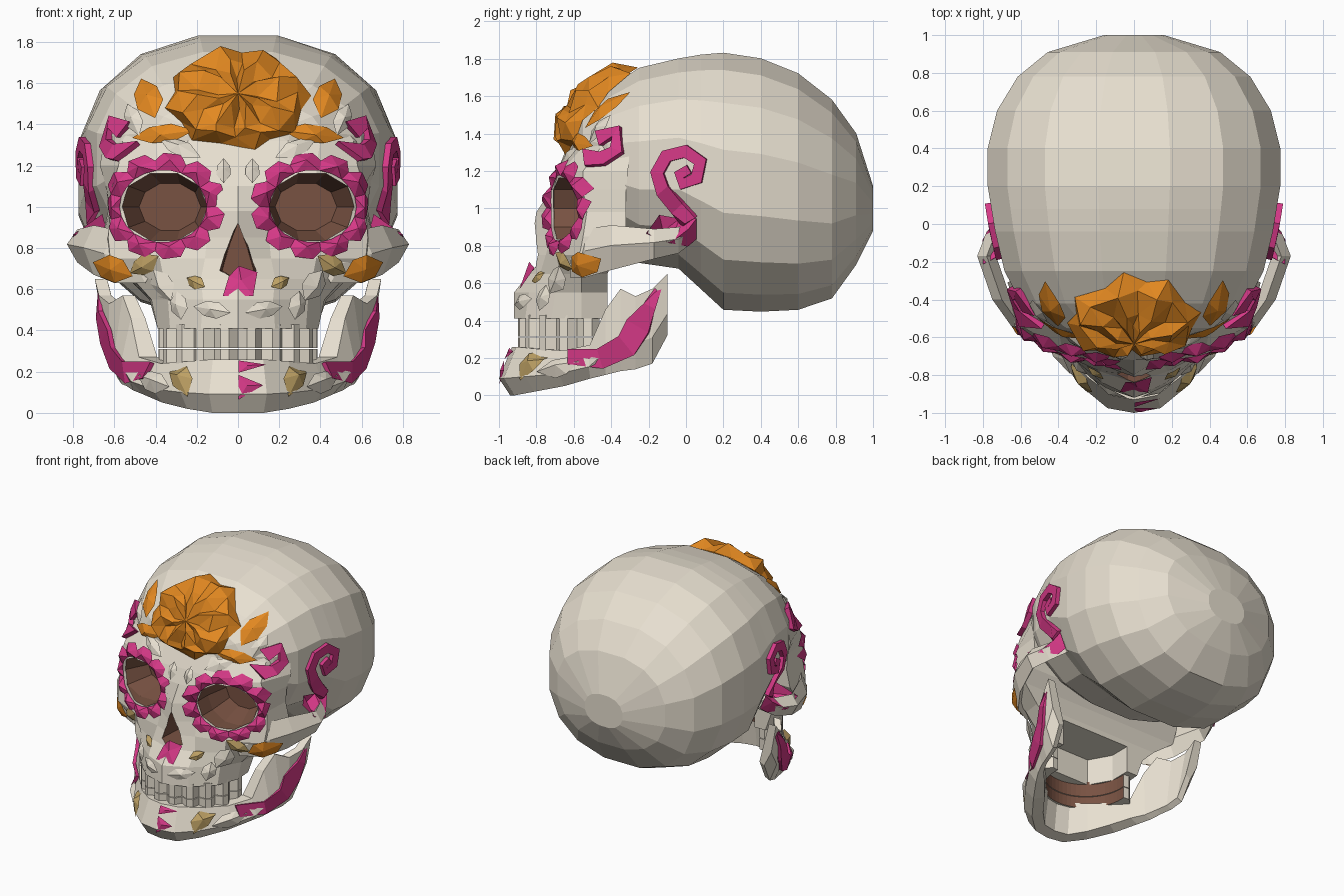
import bpy, bmesh, math, random
from mathutils import Vector
from mathutils.bvhtree import BVHTree

if "Cube" in bpy.data.objects:
    bpy.data.objects.remove(bpy.data.objects["Cube"])

random.seed(4)


def material(name, rgb):
    m = bpy.data.materials.new(name)
    m.diffuse_color = (*rgb, 1)
    m.use_nodes = True
    m.node_tree.nodes["Principled BSDF"].inputs["Base Color"].default_value = m.diffuse_color
    return m


BONE = material("bone", (0.80, 0.74, 0.63))
DARK = material("dark_brown", (0.19, 0.085, 0.055))
PINK = material("pink", (0.66, 0.04, 0.24))
ORANGE = material("orange", (0.77, 0.25, 0.015))
TAN = material("tan", (0.52, 0.36, 0.13))


def finish(name, bm, mats, recalc=True):
    if recalc:
        bmesh.ops.recalc_face_normals(bm, faces=bm.faces)
    me = bpy.data.meshes.new(name)
    bm.to_mesh(me)
    bm.free()
    for m in mats:
        me.materials.append(m)
    ob = bpy.data.objects.new(name, me)
    bpy.context.collection.objects.link(ob)
    return ob


def loft(name, rings, mats, index=0, mirror=False):
    """Skin closed rings of equal count and cap both ends."""
    bm = bmesh.new()
    for s in ((1, -1) if mirror else (1,)):
        vs = [[bm.verts.new((p[0] * s, p[1], p[2])) for p in r] for r in rings]
        n = len(vs[0])
        for a, b in zip(vs, vs[1:]):
            for i in range(n):
                j = (i + 1) % n
                bm.faces.new((a[i], a[j], b[j], b[i]))
        bm.faces.new(vs[0])
        bm.faces.new(vs[-1])
    for f in bm.faces:
        f.material_index = index
    return finish(name, bm, mats)


# Cranium: rings along y as (y, z low, z high, half width)
def oval(y, lo, hi, hw, n=16):
    pts = []
    for i in range(n):
        a = 2 * math.pi * (i + 0.5) / n
        c, s = math.cos(a), math.sin(a)
        pts.append((1.01 * hw * math.copysign(abs(c) ** 0.87, c), y,
                    (lo + hi) / 2 + (hi - lo) / 1.96 * math.copysign(abs(s) ** 0.87, s)))
    return pts


sections = [(-.60, 1.22, 1.42, .25), (-.55, 1.10, 1.52, .42), (-.42, .86, 1.64, .60),
            (-.25, .71, 1.75, .69), (-.04, .68, 1.80, .74), (.08, .57, 1.82, .76), (.20, .46, 1.83, .78),
            (.40, .45, 1.80, .78), (.60, .46, 1.72, .73), (.78, .52, 1.58, .62),
            (.91, .70, 1.40, .46), (1.0, .88, 1.12, .16)]
skull = loft("skull", [oval(*s) for s in sections], [BONE, DARK])

# Face: horizontal half profiles (z, then x, y from the middle to the side)
rows = [(1.42, 0, -.58, .20, -.57, .36, -.52, .50, -.45, .58, -.35),
        (1.32, 0, -.62, .20, -.61, .40, -.56, .56, -.46, .65, -.30),
        (1.20, 0, -.67, .18, -.68, .38, -.66, .58, -.55, .67, -.31),
        (1.10, 0, -.72, .16, -.71, .38, -.69, .61, -.55, .64, -.32),
        (0.98, 0, -.80, .13, -.71, .38, -.66, .62, -.53, .63, -.32),
        (0.85, 0, -.82, .15, -.72, .38, -.67, .63, -.55, .66, -.32),
        (0.75, 0, -.82, .16, -.75, .38, -.69, .62, -.57, .67, -.38),
        (0.65, 0, -.84, .18, -.78, .36, -.68, .51, -.56, .53, -.42),
        (0.55, 0, -.92, .17, -.84, .34, -.70, .42, -.56, .43, -.42),
        (0.41, 0, -.92, .18, -.86, .33, -.72, .39, -.56, .38, -.42)]
rings = []
for z, *p in rows:
    half = list(zip(p[::2], p[1::2]))
    rings.append([(-x, y, z) for x, y in half[:0:-1]] + [(x, y, z) for x, y in half])
face = loft("face", rings, [BONE, DARK])

# Cheek arches
arch = [(.50, -.62, .63, .80), (.65, -.54, .63, .89), (.75, -.40, .67, .91),
        (.83, -.17, .73, .89), (.78, -.04, .76, .90), (.69, .04, .82, .93)]
cheeks = loft("cheek_arches", [[(x, y, .45 * a + .55 * b), (x - .05, y, b), (x - .1, y, (a + b) / 2),
                                (x - .05, y, a)] for x, y, a, b in arch], [BONE, DARK], mirror=True)

# Lower jaw: stations (x, y, z low, z high, thickness, top lean) swept round the arch
stations = [(0, -1.0, 0, .26, .10, .07), (.14, -.975, 0, .26, .10, .07), (.28, -.86, .02, .25, .10, .06),
            (.42, -.68, .05, .24, .10, .05), (.52, -.52, .09, .27, .09, .04), (.57, -.43, .11, .46, .07, .05),
            (.60, -.35, .13, .57, .06, .04), (.625, -.27, .14, .53, .06, .0),
            (.645, -.18, .17, .57, .06, -.03), (.655, -.10, .32, .65, .06, -.04)]


def jaw_ring(x, y, lo, hi, t, lean, s):
    d = Vector((-x, max(0.0, -.45 - y))).normalized()
    spots = [(.06, lo), (0, lo + .35 * (hi - lo)), (lean, hi), (lean + t, hi), (.04 + t, lo + .02)]
    return [(s * (x + d.x * k), y + d.y * k, z) for k, z in spots]


jaw = loft("lower_jaw", [jaw_ring(*s, -1) for s in stations[:0:-1]]
           + [jaw_ring(*s, 1) for s in stations], [BONE])


# Teeth: ridged arches with a dark inner side
def teeth(name, lo, hi, steps=30):
    band = []
    for i in range(steps + 1):
        a = math.radians(-96 + 192 * i / steps)
        out = .345 if i % 3 == 0 else .385
        band.append([(r * math.sin(a), -.5 - (r + .015) * math.cos(a), z) for r, z in
                     ((out, lo), (out, hi), (.30, hi), (.30, lo))])
    ob = loft(name, band, [BONE, DARK])
    for p in ob.data.polygons:
        if p.normal.dot(Vector((p.center.x, p.center.y + .5, 0))) < -.05 and abs(p.normal.z) < .5:
            p.material_index = 1


teeth("upper_teeth", .315, .43)
teeth("lower_teeth", .225, .31)

# Surface lookup taken before the holes are cut, for laying ornaments on the bone
verts, polys = [], []
for ob in (skull, face, cheeks, jaw):
    k = len(verts)
    verts += [v.co.copy() for v in ob.data.vertices]
    polys += [[k + i for i in p.vertices] for p in ob.data.polygons]
tree = BVHTree.FromPolygons(verts, polys)


def surface(u, v, s, side):
    """Point and normal under (x, z) from the front, or under (y, z) from a side."""
    o, d = (Vector((3 * s, u, v)), Vector((-s, 0, 0))) if side else (Vector((u * s, -3, v)), Vector((0, 1, 0)))
    p, n, *_ = tree.ray_cast(o, d)
    if p is None or (side and p.x * s < .1) or (not side and p.y > -.1):
        p, n, *_ = tree.find_nearest((.68 * s, u, v) if side else (u * s, -.6, v))
    return p, (n if n.dot(d) < 0 else -n)


def facet(bm, vs, n):
    f = bm.faces.new(vs)
    f.normal_update()
    if f.normal.dot(n) < 0:
        f.normal_flip()


def petal(bm, outline, lift, s=1, side=False):
    """Faceted petal: outline on the bone, raised centre."""
    rim = []
    for u, v in outline:
        p, n = surface(u, v, s, side)
        rim.append(bm.verts.new(p + n * .012))
    k = len(outline)
    p, n = surface(sum(q[0] for q in outline) / k, sum(q[1] for q in outline) / k, s, side)
    top = bm.verts.new(p + n * lift)
    for i in range(k):
        facet(bm, (rim[i], rim[(i + 1) % k], top), n)


def ribbon(bm, path, h, s):
    """Raised band along a side-view path of (y, z, half width)."""
    prev = None
    for i, (y, z, w) in enumerate(path):
        a, b = Vector(path[max(i - 1, 0)][:2]), Vector(path[min(i + 1, len(path) - 1)][:2])
        t = (b - a).normalized() * w
        (p, n), (q, m) = (surface(y - k * t.y, z + k * t.x, s, True) for k in (1, -1))
        cur = [bm.verts.new(x) for x in (p, p + n * h, q + m * h, q)]
        if prev:
            for j, out in enumerate((p - q, n + m, q - p)):
                facet(bm, (prev[j], prev[j + 1], cur[j + 1], cur[j]), out)
        if i in (0, len(path) - 1):
            bm.faces.new(cur)
        prev = cur


# Eye petals, touching each other round the sockets
bm = bmesh.new()
for s in (1, -1):
    for i in range(11):
        a, d = 2 * math.pi * i / 11, math.pi / 11
        spots = [(-d, .97), (0, .97), (d, .97), (d, 1.22), (.5 * d, 1.42), (-.5 * d, 1.42), (-d, 1.22)]
        petal(bm, [(min(.36 + .215 * r * math.cos(a + e), .62), 1.0 + .18 * r * math.sin(a + e))
                   for e, r in spots], .045, s)
finish("eye_petals", bm, [PINK], False)

# Scrolls on temples, brow corners and jaw
scrolls = {"temple_scrolls": ([(.02, 1.21, .025), (-.03, 1.18, .03), (-.02, 1.13, .03), (.06, 1.16, .035),
                               (.08, 1.25, .035), (0, 1.305, .035), (-.10, 1.28, .035), (-.15, 1.19, .035),
                               (-.12, 1.10, .035), (-.04, 1.01, .04), (.02, .93, .05)], .03),
           "brow_scrolls": ([(-.53, 1.26, .04), (-.44, 1.26, .035), (-.36, 1.31, .035), (-.36, 1.40, .035),
                             (-.45, 1.37, .035)], .035),
           "jaw_scrolls": ([(-.12, .60, .025), (-.19, .48, .03), (-.25, .37, .065), (-.31, .27, .06),
                            (-.45, .20, .045), (-.62, .20, .04)], .025)}
for name, (path, h) in scrolls.items():
    bm = bmesh.new()
    for s in (1, -1):
        ribbon(bm, path, h, s)
        if name == "temple_scrolls":
            petal(bm, [(.06, .95), (.06, .84), (.0, .80), (-.09, .82), (-.03, .95)], .03, s, True)
            petal(bm, [(-.03, .95), (-.09, .82), (-.21, .86), (-.14, .97)], .03, s, True)
    finish(name, bm, [PINK], False)

# Forehead flower: crumpled dome with a jagged rim
bm = bmesh.new()
p, n = surface(0, 1.51, 1, False)
loops, spokes = [], 16
for j, (r, lift) in enumerate(((.27, .075), (.53, .07), (.8, .055), (1.0, .0))):
    ring = []
    for i in range(spokes):
        a = 2 * math.pi * (i + .5 * (j % 2) + random.uniform(-.25, .25)) / spokes
        odd = (i + j) % 2
        k = r * (1.03 if odd or j < 3 else .9)
        q, m = surface(.345 * k * math.cos(a), 1.51 + .235 * k * math.sin(a), 1, False)
        bump = (.04 * odd + random.uniform(-.015, .015)) if j < 3 else .005
        ring.append(bm.verts.new(q + m * (lift + bump)))
    loops.append(ring)
top = bm.verts.new(p + n * .09)
for i in range(spokes):
    k = (i + 1) % spokes
    facet(bm, (top, loops[0][i], loops[0][k]), n)
    for j, (a, b) in enumerate(zip(loops, loops[1:])):
        tris = ((a[i], b[i], a[k]), (a[k], b[i], b[k])) if j % 2 == 0 else ((a[i], b[i], b[k]), (a[i], b[k], a[k]))
        for t in tris:
            facet(bm, t, n)
finish("forehead_flower", bm, [ORANGE], False)

# Leaves laid on the face: (x, z, length, width, angle)
leaves = {"orange_leaves": (ORANGE, [(.43, 1.52, .20, .13, 70), (.36, 1.35, .30, .09, -8), (.60, .70, .20, .12, 20)]),
          "tan_leaves": (TAN, [(.45, .72, .16, .09, -30), (.20, .63, .10, .06, 30), (.27, .17, .18, .10, 70)]),
          "bone_leaves": (BONE, [(.28, 1.28, .22, .08, 25), (.50, 1.42, .16, .08, 70),
                                 (.36, .62, .18, .10, 60), (.12, .50, .18, .08, 10), (.40, .15, .16, .09, 20),
                                 (.28, .52, .14, .08, 80), (.07, 1.17, .12, .07, 90)])}
for name, (mat, items) in leaves.items():
    bm = bmesh.new()
    for s in (1, -1):
        for x, z, ln, wd, ang in items:
            a = math.radians(ang)
            spots = [(-.5, 0), (-.15, -.5), (.2, -.45), (.5, 0), (.2, .45), (-.15, .5)]
            petal(bm, [(x + u * ln * math.cos(a) - v * wd * math.sin(a),
                        z + u * ln * math.sin(a) + v * wd * math.cos(a)) for u, v in spots], .035, s)
    finish(name, bm, [mat], False)

# Pink patches under the nose and on the chin
bm = bmesh.new()
for shape in ([(-.07, .56), (.07, .56), (.09, .68), (0, .71), (-.04, .66)],
              [(0, .25), (.13, .23), (0, .19)], [(0, .18), (.12, .13), (0, .07)]):
    petal(bm, shape, .018)
finish("nose_and_chin_patches", bm, [PINK], False)

# Eye sockets and nose opening with dark walls, and a hollow palate
cutters = []
for s in (1, -1):
    tube = [[(s * (x + rx * math.cos(i * math.pi / 5)), y, 1.0 + rz * math.sin(i * math.pi / 5)) for i in range(10)]
            for y, x, rx, rz in ((-1.1, .36, .215, .175), (-.58, .36, .21, .17), (-.40, .33, .15, .12))]
    cutters.append(loft("socket_cutter", tube, [BONE, DARK], 1))
nose = [(0, .92), (.06, .81), (.11, .69), (.04, .66), (-.04, .66), (-.11, .69), (-.06, .81)]
cutters.append(loft("nose_cutter", [[(x, -1.2, z) for x, z in nose],
                                    [(x * .7, -.58, z) for x, z in nose]], [BONE, DARK], 1))
palate = [(-.29, -.3), (-.29, -.58), (-.2, -.74), (.2, -.74), (.29, -.58), (.29, -.3)]
cutters.append(loft("palate_cutter", [[(x, y, z) for x, y in palate] for z in (.3, .61)], [BONE, DARK]))
bpy.context.view_layer.objects.active = skull
for c in [face, cheeks] + cutters:
    mod = skull.modifiers.new("join_or_cut", 'BOOLEAN')
    mod.operation = 'UNION' if c in (face, cheeks) else 'DIFFERENCE'
    mod.solver, mod.object = 'EXACT', c
    bpy.ops.object.modifier_apply(modifier=mod.name)
    bpy.data.objects.remove(c)
